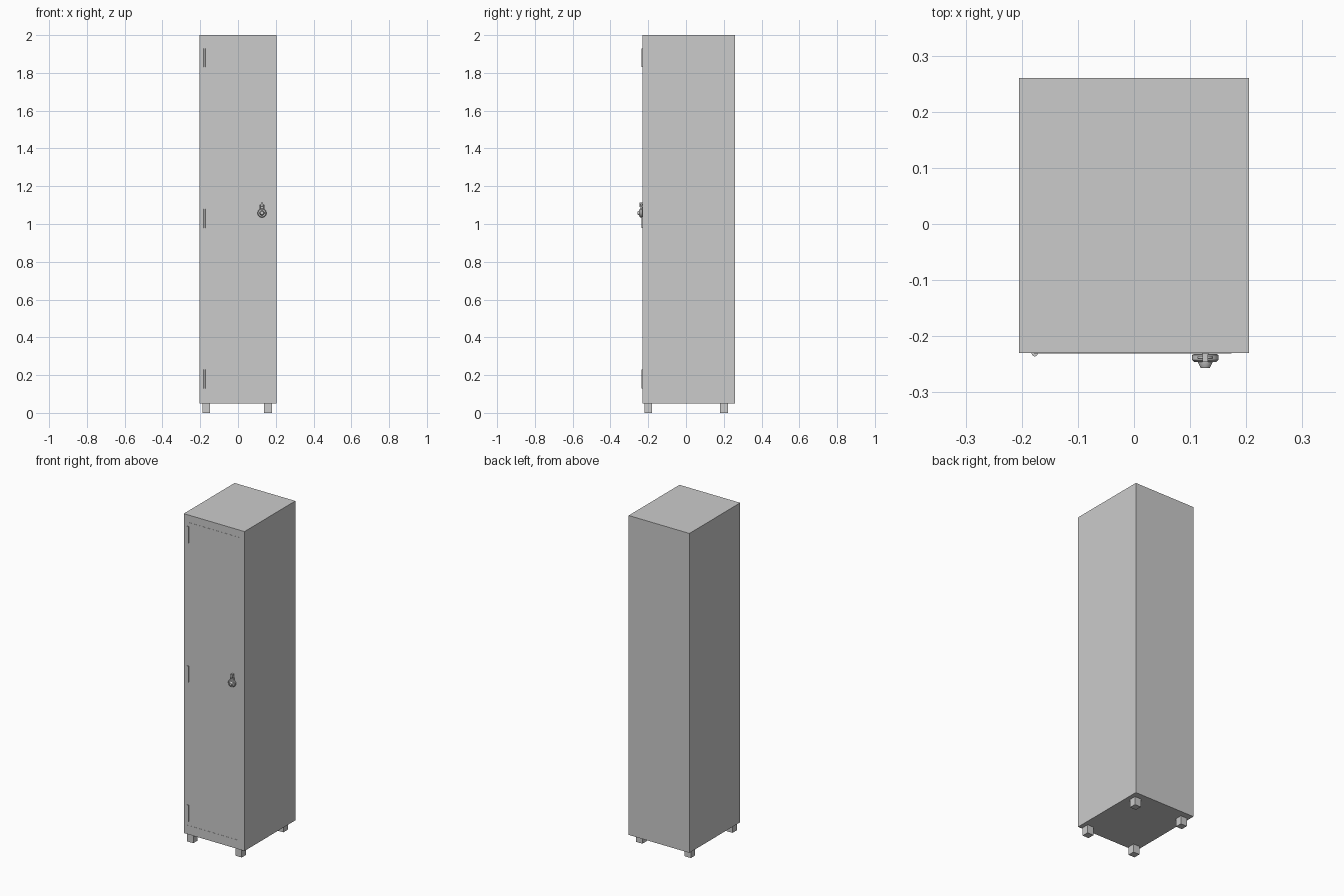
import bpy, math
from mathutils import Vector

if "Cube" in bpy.data.objects:
    bpy.data.objects.remove(bpy.data.objects["Cube"])


def box(name, x0, x1, y0, y1, z0, z1, bevel=0):
    bpy.ops.mesh.primitive_cube_add(size=1, location=((x0+x1)/2, (y0+y1)/2, (z0+z1)/2))
    o = bpy.context.object
    o.name = name
    o.scale = (x1-x0, y1-y0, z1-z0)
    bpy.ops.object.transform_apply(location=False, rotation=False, scale=True)
    if bevel:
        m = o.modifiers.new("bevel", 'BEVEL')
        m.width = bevel
        m.segments = 2
    return o


def smooth(o):
    bpy.ops.object.select_all(action='DESELECT')
    o.select_set(True)
    bpy.context.view_layer.objects.active = o
    bpy.ops.object.shade_smooth_by_angle(angle=math.radians(35))


def lathe_y(name, profile, x, z, n=24):
    # Surface of revolution about an axis along y, from (radius, y) pairs
    verts = [(x + r*math.cos(2*math.pi*i/n), y, z + r*math.sin(2*math.pi*i/n))
             for r, y in profile for i in range(n)]
    faces = [(k*n+i, k*n+(i+1) % n, (k+1)*n+(i+1) % n, (k+1)*n+i)
             for k in range(len(profile)-1) for i in range(n)]
    last = (len(profile)-1)*n
    faces += [tuple(range(n))[::-1], tuple(range(last, last+n))]
    me = bpy.data.meshes.new(name)
    me.from_pydata(verts, [], faces)
    o = bpy.data.objects.new(name, me)
    bpy.context.collection.objects.link(o)
    smooth(o)
    return o


def tube(name, pts, r):
    cu = bpy.data.curves.new(name, 'CURVE')
    cu.dimensions = '3D'
    cu.bevel_depth = r
    cu.bevel_resolution = 2
    cu.use_fill_caps = True
    s = cu.splines.new('POLY')
    s.points.add(len(pts)-1)
    for p, c in zip(s.points, pts):
        p.co = (*c, 1)
    o = bpy.data.objects.new(name, cu)
    bpy.context.collection.objects.link(o)


FRONT = -0.23

# Cabinet body
box("cabinet", -0.205, 0.205, FRONT, 0.26, 0.05, 2.0)

# Feet
for x in (-0.168, 0.159):
    for y in (-0.2, 0.202):
        box("foot", x-0.021, x+0.021, y-0.021, y+0.021, 0, 0.052)

# Thin strips above and below the door
for z in (0.1, 1.95):
    box("door_strip", -0.178, 0.174, FRONT-0.001, FRONT+0.003, z-0.005, z+0.005)

# Hinge barrels
for z in (0.18, 1.03, 1.88):
    bpy.ops.mesh.primitive_cylinder_add(vertices=16, radius=0.0055, depth=0.1,
                                        location=(-0.177, FRONT-0.0005, z))
    h = bpy.context.object
    h.name = "hinge"
    smooth(h)

# Padlock body and dial
LX, LZ = 0.127, 1.058
lathe_y("padlock_body", [(0.020, -0.2315), (0.0235, -0.2335), (0.0235, -0.2425), (0.020, -0.2455)], LX, LZ)
lathe_y("padlock_dial", [(0.013, -0.245), (0.013, -0.247), (0.008, -0.2565), (0.006, -0.257)], LX, LZ)

# Shackle
arc = [(LX + 0.011*math.cos(a), -0.238, 1.092 + 0.011*math.sin(a))
       for a in (math.pi*i/10 for i in range(11))]
tube("padlock_shackle", [(LX+0.011, -0.238, 1.072)] + arc + [(LX-0.011, -0.238, 1.072)], 0.003)

# Staple on the door that holds the shackle
box("staple", LX-0.005, LX+0.005, -0.246, FRONT+0.002, 1.09, 1.098, 0.001)
box("staple_plate", LX-0.006, LX+0.006, FRONT-0.003, FRONT+0.002, 1.075, 1.113, 0.001)
box("staple_top", LX-0.005, LX+0.005, -0.246, FRONT+0.002, 1.105, 1.113, 0.001)
box("staple_front", LX-0.005, LX+0.005, -0.246, -0.242, 1.09, 1.113, 0.001)
